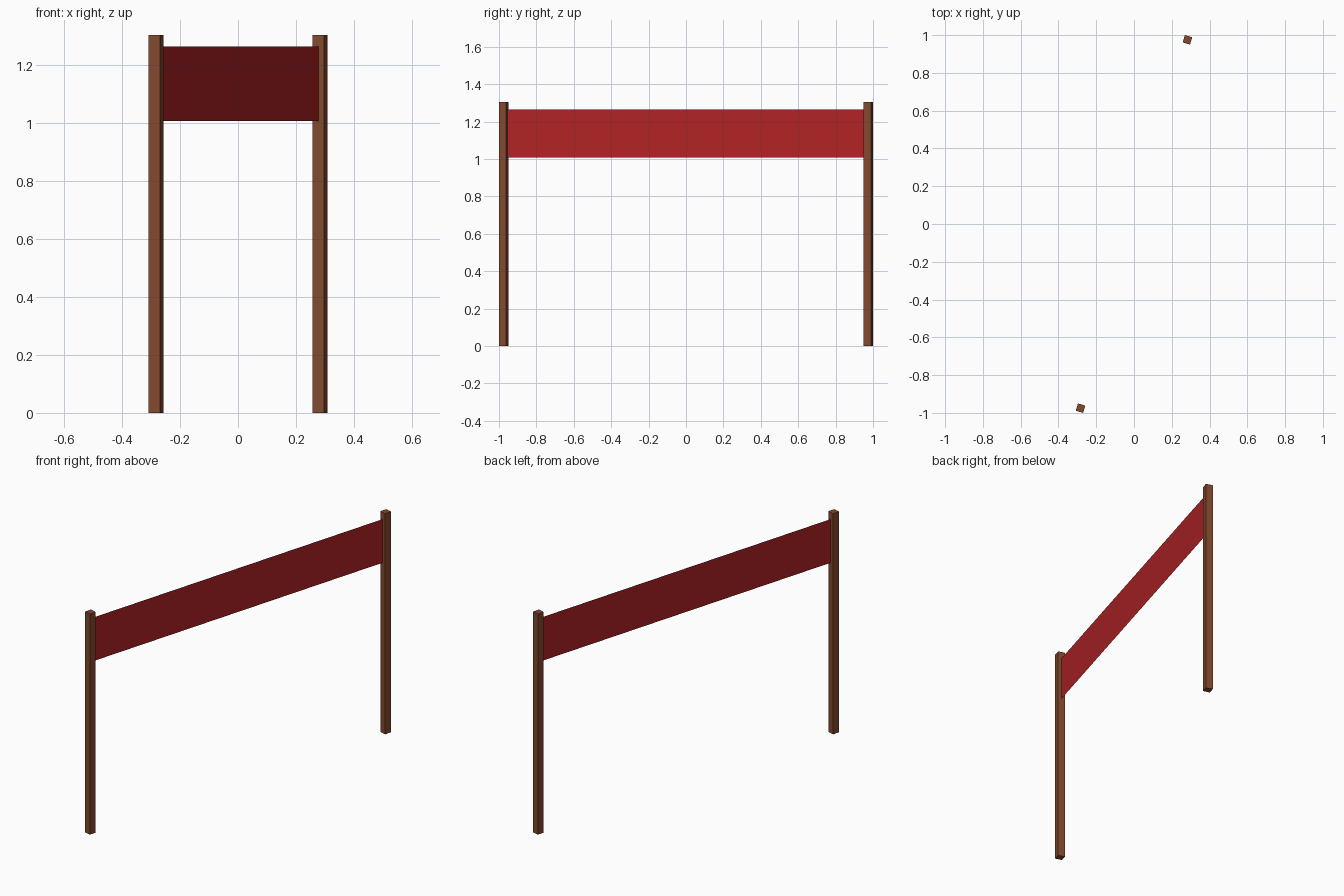
import bpy, bmesh, math
from mathutils import Vector, Matrix

if "Cube" in bpy.data.objects:
    bpy.data.objects.remove(bpy.data.objects["Cube"])

PX, PY = 0.283, 0.975      # post centre (the other is its mirror through the origin)
SIDE, HEIGHT = 0.0405, 1.305
ANGLE = -math.atan2(PX, PY)


def material(name, color):
    m = bpy.data.materials.new(name)
    m.diffuse_color = (*color, 1)
    m.use_nodes = True
    m.node_tree.nodes["Principled BSDF"].inputs["Base Color"].default_value = m.diffuse_color
    return m


def make_object(name, bm, mat):
    me = bpy.data.meshes.new(name)
    bm.to_mesh(me)
    bm.free()
    me.materials.append(mat)
    ob = bpy.data.objects.new(name, me)
    bpy.context.collection.objects.link(ob)
    return ob


wood = material("brown wood", (0.225, 0.066, 0.027))
cloth = material("red cloth", (0.44, 0.017, 0.019))

# two square posts, turned to face along the banner
for name, s in (("front_post", -1), ("back_post", 1)):
    bm = bmesh.new()
    bmesh.ops.create_cube(bm, size=1, matrix=Matrix.Diagonal((SIDE, SIDE, HEIGHT, 1)))
    post = make_object(name, bm, wood)
    post.location = (s * PX, s * PY, HEIGHT / 2)
    post.rotation_euler.z = ANGLE

# flat banner sheet stretched between the inner faces of the posts
end = Vector((PX, PY, 0))
end -= end.normalized() * SIDE / 2
bm = bmesh.new()
corners = [(-1, 1.007), (1, 1.007), (1, 1.265), (-1, 1.265)]
bm.faces.new([bm.verts.new((s * end.x, s * end.y, z)) for s, z in corners])
make_object("banner", bm, cloth)
